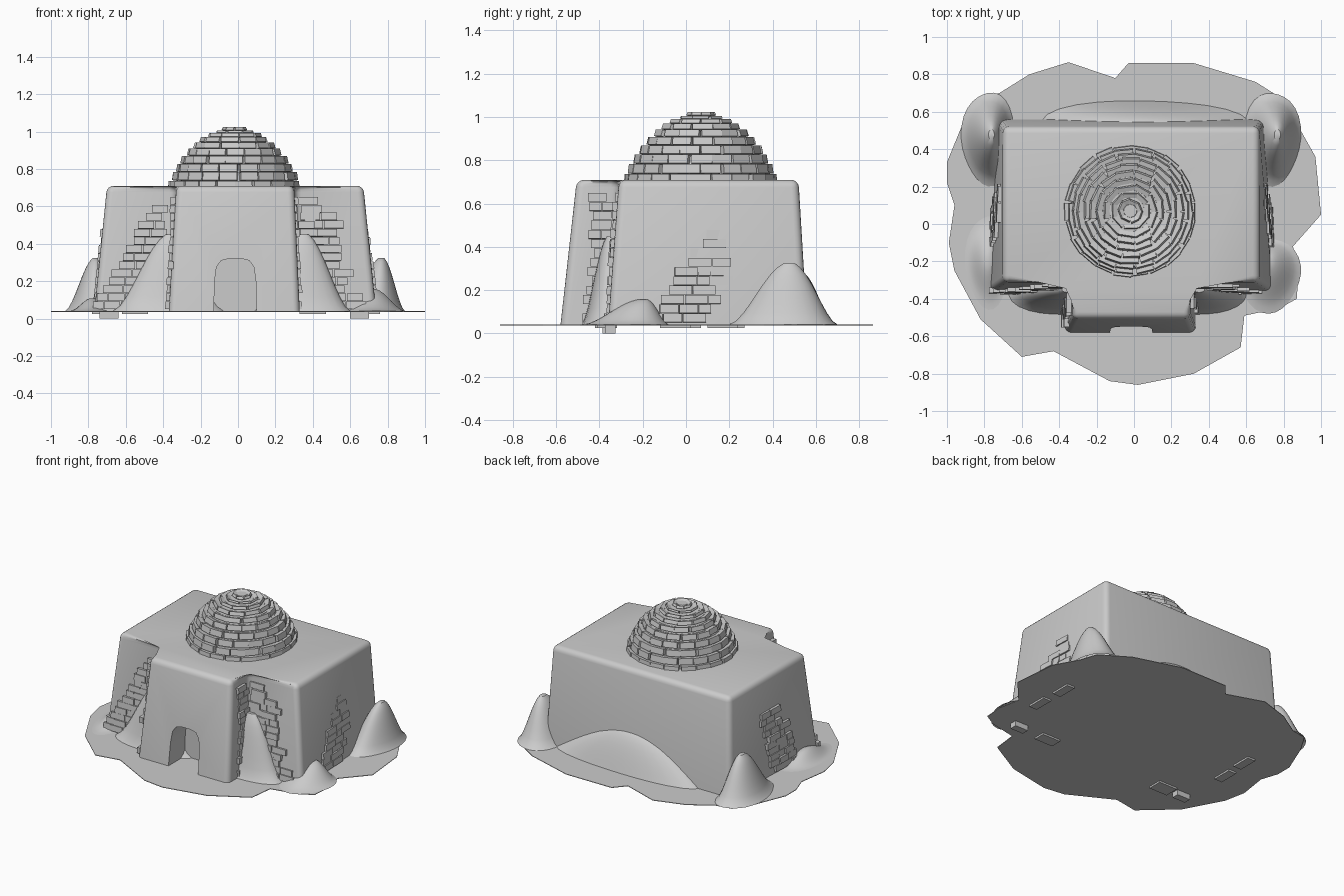
import bpy, bmesh, math, random
from mathutils import Vector, Matrix

random.seed(4)
if "Cube" in bpy.data.objects:
    bpy.data.objects.remove(bpy.data.objects["Cube"])

mat = bpy.data.materials.new("plain grey")
mat.use_nodes = True
grey = (0.6, 0.6, 0.6, 1)
mat.diffuse_color = grey
mat.node_tree.nodes["Principled BSDF"].inputs["Base Color"].default_value = grey
GROUND, TOP = 0.04, 0.71


def finish(name, bm, smooth=False):
    bmesh.ops.recalc_face_normals(bm, faces=bm.faces)
    mesh = bpy.data.meshes.new(name)
    bm.to_mesh(mesh)
    bm.free()
    obj = bpy.data.objects.new(name, mesh)
    bpy.context.collection.objects.link(obj)
    mesh.materials.append(mat)
    if smooth:
        bpy.ops.object.select_all(action="DESELECT")
        obj.select_set(True)
        bpy.context.view_layer.objects.active = obj
        bpy.ops.object.shade_smooth_by_angle(angle=math.radians(40))
    return obj


def loft(bm, lower, upper):
    """Closed solid between two matching outlines."""
    a = [bm.verts.new(p) for p in lower]
    b = [bm.verts.new(p) for p in upper]
    n = len(a)
    bm.faces.new(a[::-1])
    bm.faces.new(b)
    for i in range(n):
        j = (i + 1) % n
        bm.faces.new((a[i], a[j], b[j], b[i]))


def block(bm, matrix, size):
    bmesh.ops.create_cube(bm, size=1, matrix=matrix @ Matrix.Diagonal((*size, 1)))


# Sand sheet under the building
outline = [(1, .05), (.97, .36), (.88, .52), (.84, .64), (.65, .76), (.32, .86), (-.03, .86),
           (-.1, .78), (-.35, .865), (-.56, .8), (-.72, .7), (-.83, .68), (-.91, .55),
           (-1, .33), (-1, .22), (-.96, .1), (-.99, -.1), (-.96, -.25), (-.82, -.51),
           (-.6, -.71), (-.43, -.68), (-.13, -.84), (.02, -.86), (.32, -.8), (.57, -.66),
           (.59, -.49), (.78, -.45), (.87, -.4), (.88, -.26), (.85, -.12)]
bm = bmesh.new()
loft(bm, [(x, y, GROUND - .004) for x, y in outline], [(x, y, GROUND) for x, y in outline])
finish("sand_sheet", bm)


# Tapered house body with projecting porch
def footprint(left, right, front, back, pl, pr, pf, z, inset=0):
    return [(left, front, z), (pl, front, z), (pl, pf, z), (pr, pf, z), (pr, front, z),
            (right, front, z), (right - inset, back, z), (left + inset, back, z)]


low = footprint(-.77, .74, -.36, .56, -.37, .33, -.58, GROUND, .04)
high = footprint(-.70, .67, -.31, .52, -.33, .30, -.505, TOP)
bm = bmesh.new()
loft(bm, low, high)
edges = [e for e in bm.edges if max(v.co.z for v in e.verts) > GROUND + .1]
bmesh.ops.bevel(bm, geom=edges, offset=.035, segments=4, profile=.5, affect="EDGES")
body = finish("house_body", bm)

# Doorway recess
arch = [(-.13, 0), (.10, 0), (.095, .2), (.085, .275), (.06, .31), (.02, .32),
        (-.05, .32), (-.09, .31), (-.115, .275), (-.125, .2)]
bm = bmesh.new()
loft(bm, [(x, -.7, z) for x, z in arch], [(x, -.4, z) for x, z in arch])
cutter = finish("doorway_cutter", bm)
cutter.hide_render = True
cutter.hide_set(True)
mod = body.modifiers.new("doorway", "BOOLEAN")
mod.operation = "DIFFERENCE"
mod.object = cutter
mod.solver = "EXACT"
bpy.context.view_layer.objects.active = body
body.select_set(True)
bpy.ops.object.modifier_apply(modifier="doorway")
bpy.data.objects.remove(cutter)
bpy.ops.object.shade_smooth_by_angle(angle=math.radians(40))

# Stepped brick dome
centre = Vector((-.02, .07, 0))
rings = [(.685, .35), (.735, .332), (.78, .308), (.823, .28), (.865, .248), (.903, .212),
         (.935, .175), (.962, .137), (.982, .1), (.995, .062)]
bm = bmesh.new()
for k, (z, r) in enumerate(rings):
    height = rings[k + 1][0] - z if k < len(rings) - 1 else .018
    count = max(8, round(math.tau * r / .1))
    for i in range(count):
        a = math.tau * (i + (k % 2) * .5 + random.uniform(-.08, .08)) / count
        depth = .055
        radius = r - depth / 2 + random.uniform(-.005, .004)
        pos = centre + Vector((math.cos(a) * radius, math.sin(a) * radius, z + height / 2))
        m = Matrix.Translation(pos) @ Matrix.Rotation(a, 4, "Z") @ Matrix.Rotation(-.1 - k * .04, 4, "Y")
        block(bm, m, (depth, math.tau * r / count * .93, height * .95))
finish("dome_bricks", bm)

bm = bmesh.new()
levels = [(z, r - .022) for z, r in rings] + [(1.012, .04)]
for (z0, r0), (z1, r1) in zip(levels, levels[1:]):
    circle = [(math.cos(math.tau * i / 32), math.sin(math.tau * i / 32)) for i in range(32)]
    loft(bm, [(centre.x + c * r0, centre.y + s * r0, z0) for c, s in circle],
         [(centre.x + c * r0 * .96, centre.y + s * r0 * .96, z1) for c, s in circle])
bmesh.ops.create_cone(bm, cap_ends=True, segments=10, radius1=.045, radius2=.035, depth=.025,
                      matrix=Matrix.Translation(centre + Vector((0, 0, 1.005))))
finish("dome_core", bm)


# Exposed brick patches: rows of thin blocks leaning with the wall
def patch(name, start, end, rise_start, rows, lean):
    """start/end: wall base line; rows: list of (from, to) along it, bottom row first."""
    bm = bmesh.new()
    s, e = Vector((*start, GROUND)), Vector((*end, GROUND))
    along = (e - s).normalized()
    out = Vector((along.y, -along.x, 0))
    angle = math.atan2(along.y, along.x)
    row_height = .043
    for k, (lo, hi) in enumerate(rows):
        z = rise_start + k * row_height
        t = lo - random.uniform(0, .05)
        while t < hi:
            length = random.choice((.06, .09, .11))
            pos = s + along * (t + length / 2) - out * lean * (z - GROUND) + out * random.uniform(-.004, .008)
            pos.z = z
            m = Matrix.Translation(pos) @ Matrix.Rotation(angle, 4, "Z") @ Matrix.Rotation(-math.atan(lean), 4, "X")
            block(bm, m, (length - .004, .03, row_height - .003))
            t += length
    finish(name, bm)


def band(count, lo0, lo1, hi0, hi1):
    """Diagonal band of rows drifting from the first to the last extent."""
    f = [i / (count - 1) for i in range(count)]
    return [(lo0 + (lo1 - lo0) * t, hi0 + (hi1 - hi0) * t) for t in f]


patch("front_right_bricks", (-.77, -.36), (-.37, -.36), .07, band(13, .04, .31, .17, .36), .075)
patch("front_left_bricks", (.33, -.36), (.74, -.36), .07, band(14, .17, .0, .27, .02), .075)
patch("front_left_upper_bricks", (.33, -.36), (.74, -.36), .33, band(6, .07, .03, .19, .12), .075)
patch("left_side_bricks", (.74, -.36), (.7, .56), .07, band(10, .21, .47, .45, .55), .09)
patch("right_side_bricks", (-.73, .56), (-.77, -.36), .07, band(10, .47, .37, .71, .45), .09)
patch("porch_left_bricks", (.33, -.58), (.33, -.36), .07, band(14, .15, .16, .19, .2), .05)
patch("porch_right_bricks", (-.37, -.36), (-.37, -.58), .07, band(14, .05, .05, .1, .08), .05)

# Loose bricks bedded beneath the sand
bm = bmesh.new()
for x, y, z, w, d in [(-.69, -.36, .02, .1, .05), (.65, -.35, .02, .1, .05), (-.55, -.37, .032, .14, .1),
                      (.73, -.05, .032, .06, .14), (.72, .17, .032, .06, .14), (-.75, 0, .032, .06, .14),
                      (.4, -.37, .032, .14, .08), (-.74, .2, .032, .06, .14)]:
    block(bm, Matrix.Translation((x, y, z)), (w, d, .04 if z < .03 else .016))
finish("buried_bricks", bm)


# Sand drifts heaped against the walls
def drift(name, x, y, rx, ry, height, power=1.0, peak=(0, 0)):
    bm = bmesh.new()
    bmesh.ops.create_circle(bm, cap_ends=True, segments=28, radius=1)
    bmesh.ops.inset_region(bm, faces=bm.faces, thickness=.0)
    bm.clear()
    steps, segs, loops = 9, 28, []
    for k in range(steps):
        r = 1 - k / steps
        ring = []
        for i in range(segs):
            a = math.tau * i / segs
            wobble = 1 + .05 * math.sin(3 * a + x * 9) * r
            h = (.5 + .5 * math.cos(math.pi * r)) ** power
            ring.append(bm.verts.new((x + math.cos(a) * rx * r * wobble + peak[0] * (1 - r),
                                      y + math.sin(a) * ry * r * wobble + peak[1] * (1 - r),
                                      GROUND + height * h)))
        loops.append(ring)
    for a, b in zip(loops, loops[1:]):
        for i in range(segs):
            j = (i + 1) % segs
            bm.faces.new((a[i], a[j], b[j], b[i]))
    bm.faces.new(loops[-1])
    finish(name, bm, True)


drift("back_left_drift", .74, .46, .15, .25, .29, .8, (.03, .02))
drift("back_right_drift", -.78, .46, .14, .25, .29, .8, (.02, .02))
drift("back_wall_drift", .05, .52, .55, .145, .25, .5)
drift("porch_right_drift", -.37, -.35, .3, .14, .42, .8, (.02, 0))
drift("porch_left_drift", .34, -.35, .26, .14, .42, .8, (.01, 0))
drift("front_left_drift", .72, -.27, .17, .2, .12, .8, (0, .08))
drift("front_right_drift", -.78, -.2, .12, .25, .07)
